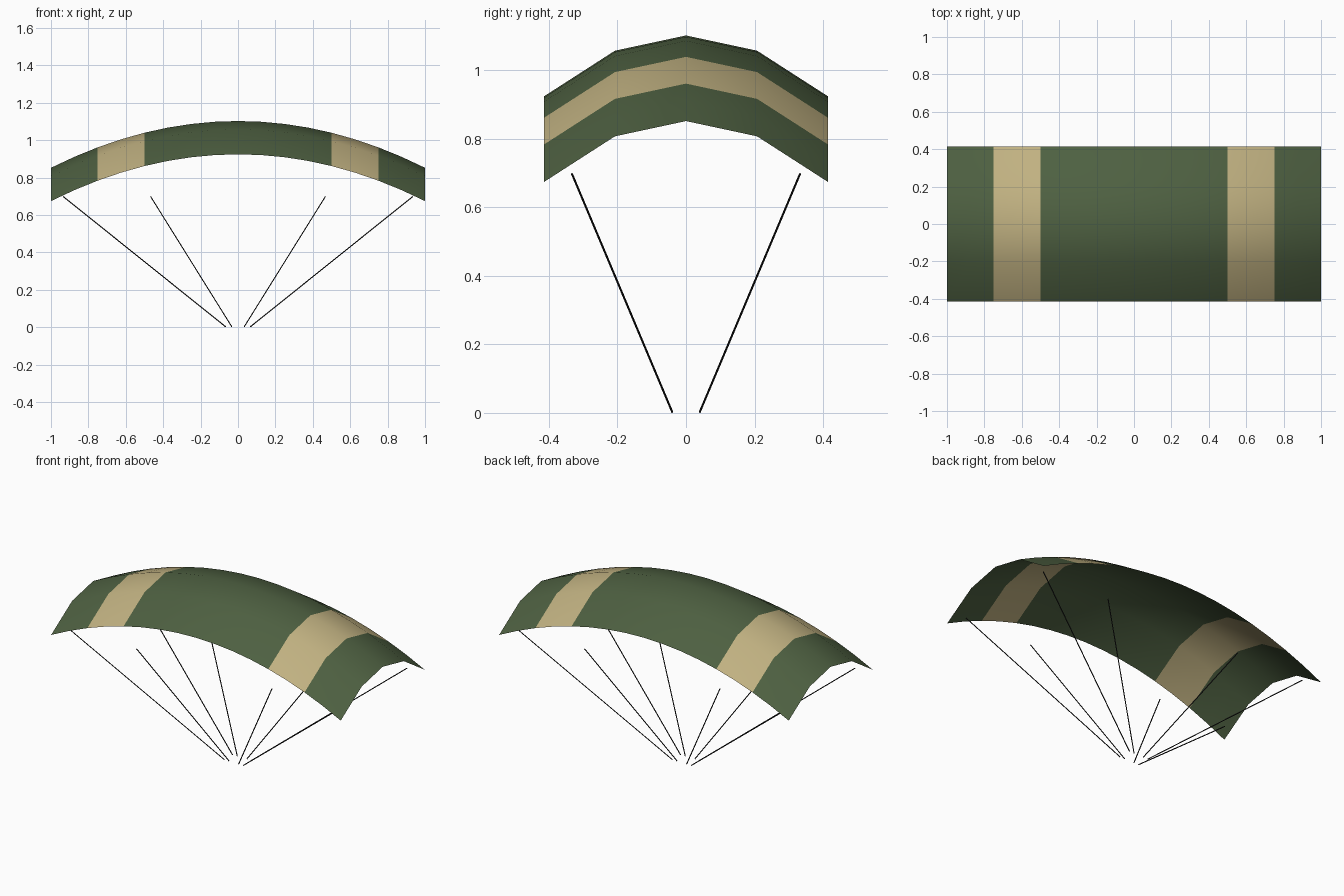
import bpy
import bmesh
from mathutils import Vector

if "Cube" in bpy.data.objects:
    bpy.data.objects.remove(bpy.data.objects["Cube"])


def material(name, rgb):
    m = bpy.data.materials.new(name)
    m.diffuse_color = (*rgb, 1)
    m.use_nodes = True
    m.node_tree.nodes["Principled BSDF"].inputs["Base Color"].default_value = m.diffuse_color
    return m


green = material("olive green", (0.076, 0.117, 0.053))
tan = material("sand tan", (0.53, 0.44, 0.22))
dark = material("dark cord", (0.018, 0.018, 0.018))

HALF_DEPTH = 0.415
NX, NY = 16, 4


def add_object(name, bm, mats):
    me = bpy.data.meshes.new(name)
    bm.to_mesh(me)
    bm.free()
    for m in mats:
        me.materials.append(m)
    ob = bpy.data.objects.new(name, me)
    bpy.context.collection.objects.link(ob)
    return ob


# Canopy: single sheet arched along both axes, with two tan bands
bm = bmesh.new()
grid = []
for i in range(NX + 1):
    u = -1 + 2 * i / NX
    row = []
    for j in range(NY + 1):
        v = -1 + 2 * j / NY
        row.append(bm.verts.new((u, v * HALF_DEPTH, 1.102 - 0.25 * u * u - 0.178 * v * v)))
    grid.append(row)
for i in range(NX):
    for j in range(NY):
        f = bm.faces.new((grid[i][j], grid[i + 1][j], grid[i + 1][j + 1], grid[i][j + 1]))
        f.smooth = True
        f.material_index = 1 if 0.5 < abs(f.calc_center_median().x) < 0.75 else 0
add_object("canopy", bm, [green, tan])


# Suspension lines: thin cords fanning up from the harness point
def cord(name, a, b, radius=0.003):
    a, b = Vector(a), Vector(b)
    d = b - a
    bm = bmesh.new()
    bmesh.ops.create_cone(bm, cap_ends=True, segments=6, radius1=radius,
                          radius2=radius, depth=d.length)
    ob = add_object(name, bm, [dark])
    ob.location = (a + b) / 2
    ob.rotation_mode = 'QUATERNION'
    ob.rotation_quaternion = d.to_track_quat('Z', 'Y')


for sy, end in ((-1, "front"), (1, "back")):
    for sx, side in ((-1, "left"), (1, "right")):
        for k, place in ((1, "inner"), (2, "outer")):
            cord(f"line_{end}_{side}_{place}",
                 (sx * k * 0.033, sy * 0.04, 0.002),
                 (sx * k * 0.467, sy * 0.333, 0.698))
